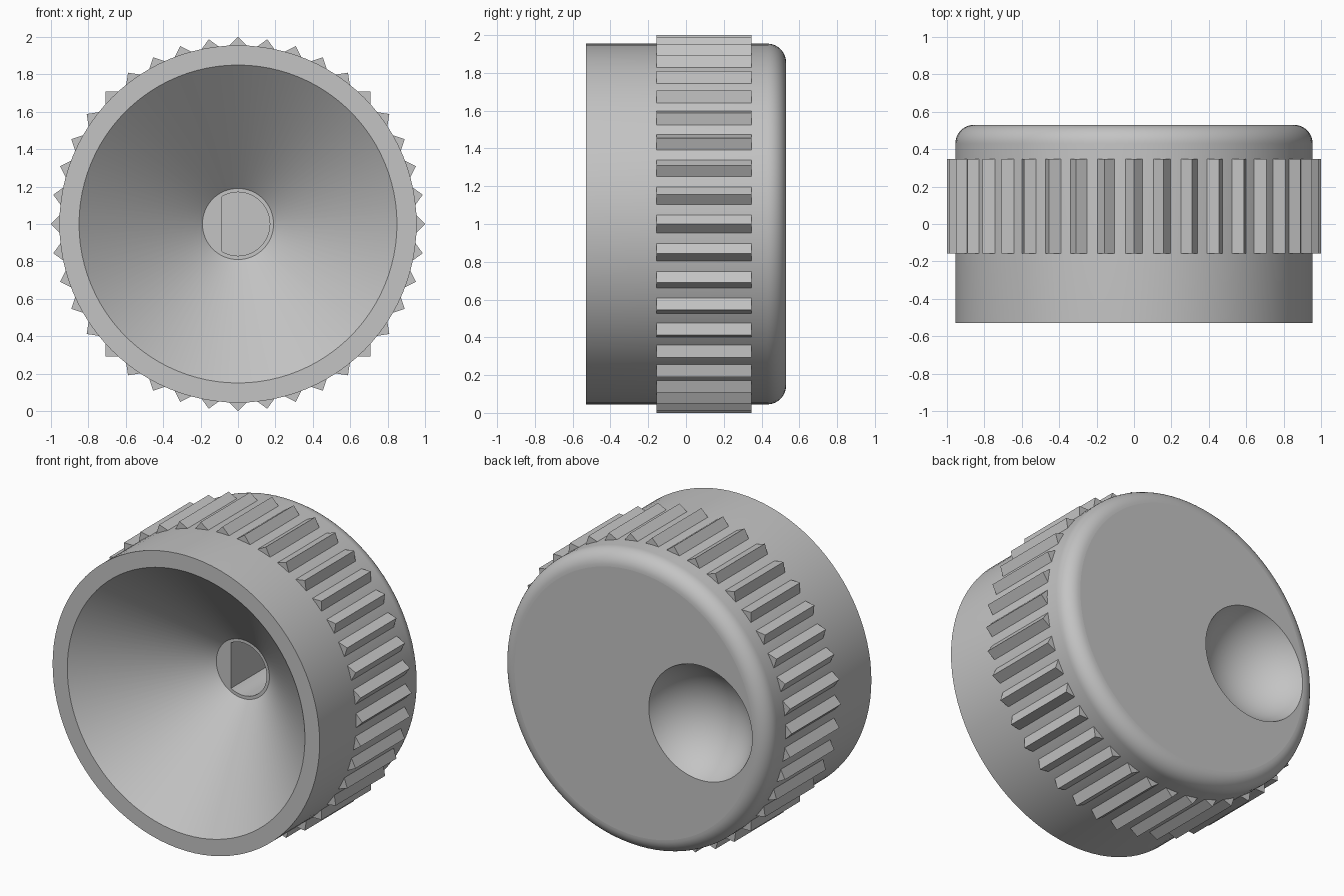
import bpy, bmesh
from math import sin, cos, pi, radians
from mathutils import Vector, Matrix

if "Cube" in bpy.data.objects:
    bpy.data.objects.remove(bpy.data.objects["Cube"], do_unlink=True)

grey = bpy.data.materials.new("grey plastic")
grey.use_nodes = True
colour = (0.55, 0.55, 0.55, 1)
grey.diffuse_color = colour
grey.node_tree.nodes["Principled BSDF"].inputs["Base Color"].default_value = colour

CENTRE = Vector((0, 0, 1))      # the knob's axis runs along y through here
R, HALF, FILLET = 0.955, 0.53, 0.1


def make_object(name, bm):
    bmesh.ops.recalc_face_normals(bm, faces=bm.faces[:])
    mesh = bpy.data.meshes.new(name)
    bm.to_mesh(mesh)
    bm.free()
    mesh.materials.append(grey)
    obj = bpy.data.objects.new(name, mesh)
    obj.location = CENTRE
    bpy.context.collection.objects.link(obj)
    return obj


def add_prism(bm, points, y0, y1, turn=0):
    """Extrude an (x, z) outline along y, turned about the knob's axis."""
    rot = Matrix.Rotation(turn, 3, 'Y')
    face = bm.faces.new([bm.verts.new(rot @ Vector((x, y0, z))) for x, z in points])
    new = bmesh.ops.extrude_face_region(bm, geom=[face])["geom"]
    verts = [v for v in new if isinstance(v, bmesh.types.BMVert)]
    bmesh.ops.translate(bm, verts=verts, vec=(0, y1 - y0, 0))


# Knob body: lathed shell with a conical front recess and a rounded back edge
profile = [(0, 0.05), (0.19, 0.05), (0.85, -HALF), (R, -HALF)]
for i in range(11):
    a = i / 10 * pi / 2
    profile.append((R - FILLET + FILLET * cos(a), HALF - FILLET + FILLET * sin(a)))
profile.append((0, HALF))
bm = bmesh.new()
ring = [bm.verts.new((r, y, 0)) for r, y in profile]
edges = [bm.edges.new(pair) for pair in zip(ring, ring[1:])]
bmesh.ops.spin(bm, geom=ring + edges, cent=(0, 0, 0), axis=(0, 1, 0),
               angle=2 * pi, steps=96)
bmesh.ops.remove_doubles(bm, verts=bm.verts[:], dist=0.0001)
body = make_object("knob_body", bm)

# D-shaped shaft socket cutter
bm = bmesh.new()
outline = [(0.17 * cos(radians(a)), 0.17 * sin(radians(a))) for a in range(-120, 121, 5)]
add_prism(bm, outline, 0.0, 0.45)
socket = make_object("socket_cutter", bm)

# Finger dimple cutter: a ball that sinks into the back face
dimple_r, depth = 0.37, 0.25
ball = (dimple_r ** 2 + depth ** 2) / (2 * depth)
bm = bmesh.new()
bmesh.ops.create_uvsphere(bm, u_segments=96, v_segments=48, radius=ball,
                          matrix=Matrix.Translation((-0.475, HALF + ball - depth, 0))
                          @ Matrix.Rotation(pi / 2, 4, 'X'))
dimple = make_object("dimple_cutter", bm)

# Cut the socket and the dimple, then discard the cutters
for cutter in (socket, dimple):
    cutter.hide_render = True
    mod = body.modifiers.new(cutter.name, 'BOOLEAN')
    mod.operation = 'DIFFERENCE'
    mod.solver = 'EXACT'
    mod.object = cutter
bpy.context.view_layer.update()
cut = body.evaluated_get(bpy.context.evaluated_depsgraph_get())
mesh = bpy.data.meshes.new_from_object(cut)
body.modifiers.clear()
body.data = mesh
mesh.name = "knob_body"
for cutter in (socket, dimple):
    bpy.data.objects.remove(cutter, do_unlink=True)

# Smooth the round surfaces and keep the flat ends flat
bpy.ops.object.select_all(action='DESELECT')
body.select_set(True)
bpy.context.view_layer.objects.active = body
bpy.ops.object.shade_smooth_by_angle(angle=radians(30))
for poly in mesh.polygons:
    if abs(poly.normal.y) > 0.9999 and min(abs(poly.center.y - y) for y in (-HALF, 0.05, 0.45, HALF)) < 0.001:
        poly.use_smooth = False

# Grip ribs: forty pointed bars around the rim
bm = bmesh.new()
for i in range(40):
    add_prism(bm, [(-0.06, 0.94), (0.06, 0.94), (0, 1.0)], -0.157, 0.347, i * 2 * pi / 40)
make_object("grip_ribs", bm)
